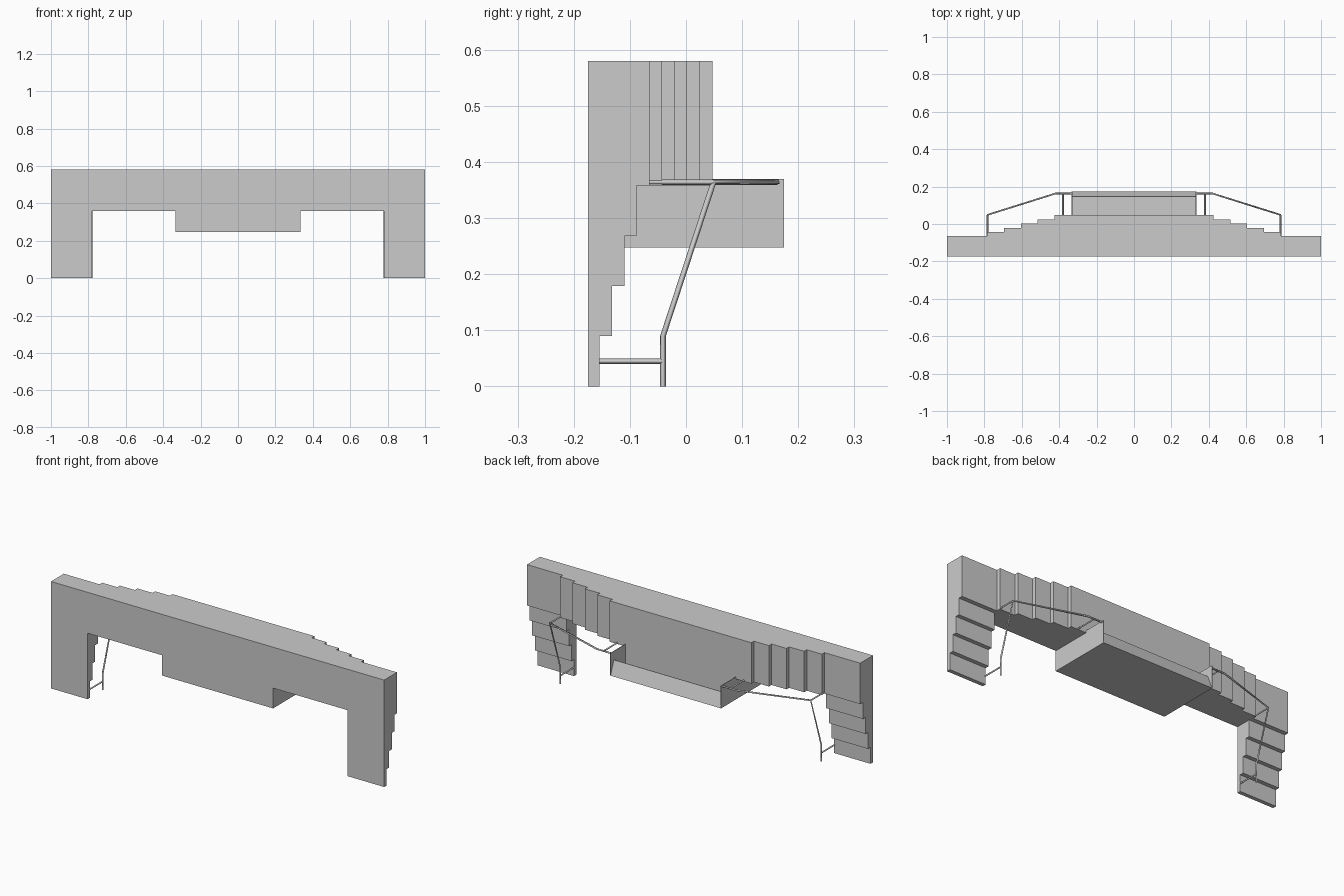
import bpy

if "Cube" in bpy.data.objects:
    bpy.data.objects.remove(bpy.data.objects["Cube"])

FRONT = -0.175


def prism(name, pts, axis, lo, hi):
    """Extrude a closed profile along 'x' (pts are y,z) or 'z' (pts are x,y)."""
    place = (lambda a, b, t: (t, a, b)) if axis == 'x' else (lambda a, b, t: (a, b, t))
    n = len(pts)
    verts = [place(a, b, t) for t in (lo, hi) for a, b in pts]
    faces = [list(range(n))[::-1], list(range(n, 2 * n))]
    faces += [[i, (i + 1) % n, n + (i + 1) % n, n + i] for i in range(n)]
    me = bpy.data.meshes.new(name)
    me.from_pydata(verts, [], faces)
    ob = bpy.data.objects.new(name, me)
    bpy.context.collection.objects.link(ob)
    bpy.context.view_layer.objects.active = ob
    ob.select_set(True)
    bpy.ops.object.mode_set(mode='EDIT')
    bpy.ops.mesh.select_all(action='SELECT')
    bpy.ops.mesh.normals_make_consistent(inside=False)
    bpy.ops.object.mode_set(mode='OBJECT')
    ob.select_set(False)
    return ob


def tube(name, pts):
    """Thin four-sided rod along a path."""
    cu = bpy.data.curves.new(name, 'CURVE')
    cu.dimensions = '3D'
    cu.bevel_depth = 0.005
    cu.bevel_resolution = 0
    cu.use_fill_caps = True
    sp = cu.splines.new('POLY')
    sp.points.add(len(pts) - 1)
    for p, co in zip(sp.points, pts):
        p.co = (*co, 1)
    ob = bpy.data.objects.new(name, cu)
    bpy.context.collection.objects.link(ob)


# upper beam, its back stepping outwards towards the middle
half = [(1, FRONT), (1, -0.065)]
for i in range(5):
    x, y = 0.785 - 0.09 * i, -0.065 + 0.0224 * i
    half += [(x, y), (x, y + 0.0224)]
prism("upper_beam", half + [(-x, y) for x, y in reversed(half)], 'z', 0.358, 0.58)

# legs with a stepped back
leg = [(FRONT, 0)]
for i in range(4):
    y = -0.154 + 0.022 * i
    leg += [(y, 0.0895 * i), (y, 0.0895 * (i + 1))]
leg.append((FRONT, 0.358))
prism("right_leg", leg, 'x', 0.78, 1)
prism("left_leg", leg, 'x', -1, -0.78)

# centre block under the beam
W, Z0, Z1 = 0.333, 0.248, 0.37
prism("centre_block", [(FRONT, Z0), (0.047, Z0), (0.047, 0.358), (FRONT, 0.358)], 'x', -W, W)

# open tray behind the block: floor with a leaning lip, and end panels
prism("tray_floor_and_lip", [(0.047, Z0), (0.175, Z0), (0.147, 0.323), (0.144, 0.323),
                             (0.17, Z0 + 0.003), (0.047, Z0 + 0.003)], 'x', -W, W)
for s, side in ((1, "right"), (-1, "left")):
    a, b = sorted((s * W, s * (W - 0.003)))
    prism(side + "_tray_end", [(0.047, Z0), (0.175, Z0), (0.175, Z1), (0.047, Z1)], 'x', a, b)

    # bent rail and its braces
    R = s * 0.783
    tube(side + "_rail", [(R, -0.041, 0), (R, -0.041, 0.09), (R, 0.049, 0.364),
                          (s * 0.42, 0.163, 0.364), (s * W, 0.163, 0.364)])
    tube(side + "_low_brace", [(R, -0.155, 0.045), (R, -0.041, 0.045)])
    tube(side + "_high_brace", [(R, -0.066, 0.364), (R, 0.049, 0.364)])
    tube(side + "_inner_brace", [(s * 0.38, 0.046, 0.364), (s * 0.38, 0.163, 0.364)])
